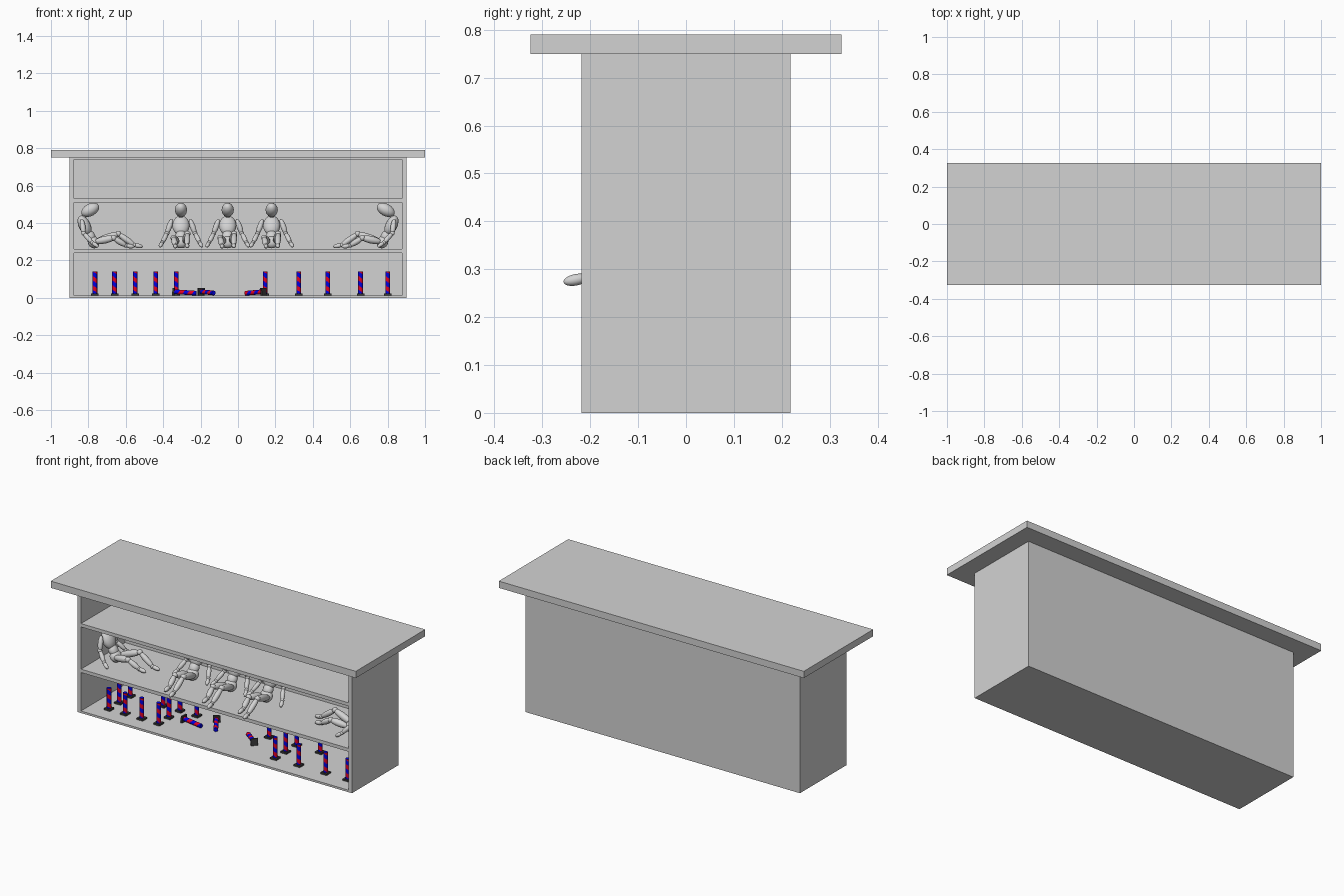
import bpy, bmesh
from math import radians, pi, cos, sin
from mathutils import Vector, Matrix

if "Cube" in bpy.data.objects:
    bpy.data.objects.remove(bpy.data.objects["Cube"], do_unlink=True)


def material(name, rgb):
    m = bpy.data.materials.new(name)
    m.use_nodes = True
    m.diffuse_color = (*rgb, 1)
    m.node_tree.nodes["Principled BSDF"].inputs["Base Color"].default_value = (*rgb, 1)
    return m


GREY = material("light grey", (0.65, 0.65, 0.65))
RED = material("red", (0.9, 0.0, 0.02))
BLUE = material("blue", (0.0, 0.0, 0.85))
BLACK = material("dark grey", (0.04, 0.04, 0.04))


def place(name, mesh, matrix=Matrix()):
    ob = bpy.data.objects.new(name, mesh)
    bpy.context.collection.objects.link(ob)
    ob.matrix_world = matrix
    return ob


def to_mesh(name, bm, *mats):
    mesh = bpy.data.meshes.new(name)
    bm.to_mesh(mesh)
    bm.free()
    for m in mats:
        mesh.materials.append(m)
    return mesh


def add_box(bm, lo, hi):
    lo, hi = Vector(lo), Vector(hi)
    mat = Matrix.Translation((lo + hi) / 2) @ Matrix.Diagonal((*(hi - lo), 1))
    return bmesh.ops.create_cube(bm, size=1, matrix=mat)["verts"]


def box(name, lo, hi):
    bm = bmesh.new()
    add_box(bm, lo, hi)
    return place(name, to_mesh(name, bm, GREY))


# Cabinet
W, IN, D, BACK, H = 0.9, 0.877, 0.218, 0.195, 0.75
FLOOR, SHELF = 0.012, 0.26
box("counter_top", (-1, -0.325, H), (1, 0.325, 0.79))
box("back_panel", (-W, BACK, 0), (W, D, H))
box("right_side_panel", (-W, -D, 0), (-IN, BACK, H))
box("left_side_panel", (IN, -D, 0), (W, BACK, H))
for name, z0, z1 in (("bottom_board", 0, FLOOR), ("lower_shelf", 0.24, SHELF),
                     ("upper_shelf", 0.51, 0.53), ("top_board", 0.74, H)):
    box(name, (-IN, -D, z0), (IN, BACK, z1))


# Striped post on a square foot
def post_mesh():
    bm = bmesh.new()
    sides, rings, r, z0, z1 = 12, 29, 0.0125, 0.008, 0.128
    rows = []
    for j in range(rings + 1):
        z = z0 + (z1 - z0) * j / rings
        rows.append([bm.verts.new((r * cos(2 * pi * i / sides), r * sin(2 * pi * i / sides), z))
                     for i in range(sides)])
    for j in range(rings):
        for i in range(sides):
            k = (i + 1) % sides
            f = bm.faces.new((rows[j][i], rows[j][k], rows[j + 1][k], rows[j + 1][i]))
            f.material_index = ((i + j) % sides) // (sides // 2)
            f.smooth = True
    bm.faces.new(rows[-1]).material_index = 1
    for v in add_box(bm, (-0.02, -0.02, 0), (0.02, 0.02, 0.01)):
        for f in v.link_faces:
            f.material_index = 2
    return to_mesh("striped_post", bm, RED, BLUE, BLACK)


post = post_mesh()
FRONT, MID, REAR = -0.115, -0.018, 0.085
standing = {
    FRONT: (-0.765, -0.66, -0.55, -0.44, 0.325, 0.48, 0.655, 0.8),
    MID: (-0.765, -0.44, 0.325, 0.8),
    REAR: (-0.765, -0.55, -0.44, -0.33, 0.145, 0.325, 0.48, 0.8),
}
for y, xs in standing.items():
    for x in xs:
        place("striped_post", post, Matrix.Translation((x, y, FLOOR)))

# Posts that have tipped over
for base, tip in (((-0.35, -0.015), (-0.23, -0.025)),
                  ((-0.2, 0.085), (-0.125, -0.03)),
                  ((0.14, -0.045), (0.05, 0.03))):
    a, b = Vector((*base, 0.033)), Vector((*tip, 0.025))
    turn = (b - a).to_track_quat("Z", "Y").to_matrix().to_4x4()
    place("fallen_post", post, Matrix.Translation(a) @ turn)


# Jointed doll sitting with its back leaning, facing -y
def add_egg(bm, a, b, rx, ry=None):
    a, b = Vector(a), Vector(b)
    turn = (b - a).to_track_quat("Z", "Y").to_matrix().to_4x4()
    size = Matrix.Diagonal((rx, ry or rx, (b - a).length / 2, 1))
    bmesh.ops.create_uvsphere(bm, u_segments=16, v_segments=10, radius=1,
                              matrix=Matrix.Translation((a + b) / 2) @ turn @ size)


def add_limb(bm, points, radii):
    # Overlapping segments with a ball at each inner joint
    for i, r in enumerate(radii):
        a, b = Vector(points[i]), Vector(points[i + 1])
        d = (b - a).normalized() * r * 0.5
        add_egg(bm, a - d, b + d, r)
        if i:
            add_egg(bm, a - Vector((0, 0, r)), a + Vector((0, 0, r)), r)


def doll_mesh():
    bm = bmesh.new()
    add_egg(bm, (0, 0.07, 0.185), (0, -0.02, 0.235), 0.033)          # head
    add_egg(bm, (0, 0.065, 0.15), (0, 0.05, 0.2), 0.012)             # neck
    add_egg(bm, (0, 0.03, 0.075), (0, 0.08, 0.178), 0.046, 0.032)    # chest
    add_egg(bm, (0, 0.005, 0.04), (0, 0.045, 0.1), 0.03, 0.026)      # waist
    add_egg(bm, (0, -0.01, 0.008), (0, 0.025, 0.068), 0.038, 0.03)   # pelvis
    for s in (-1, 1):
        add_limb(bm, ((s * 0.05, 0.07, 0.155), (s * 0.075, 0.06, 0.085),
                      (s * 0.1, 0.015, 0.035), (s * 0.112, -0.015, 0.015)),
                 (0.015, 0.013, 0.011))
    # One leg raised at the knee, the other tucked in
    add_limb(bm, ((0.022, -0.005, 0.04), (0.035, -0.125, 0.082),
                  (0.032, -0.21, 0.022), (0.034, -0.25, 0.014)),
             (0.02, 0.016, 0.012))
    add_limb(bm, ((-0.022, -0.005, 0.04), (-0.04, -0.1, 0.06),
                  (-0.03, -0.165, 0.02), (-0.03, -0.205, 0.013)),
             (0.02, 0.016, 0.012))
    for f in bm.faces:
        f.smooth = True
    return to_mesh("sitting_doll", bm, GREY)


doll = doll_mesh()
for x in (-0.305, -0.055, 0.18):
    place("sitting_doll", doll, Matrix.Translation((x, 0, SHELF)))
side = Matrix.Translation((-0.765, -0.04, SHELF)) @ Matrix.Rotation(radians(90), 4, "Z")
place("right_end_doll", doll, side)
place("left_end_doll", doll, Matrix.Diagonal((-1, 1, 1, 1)) @ side)
